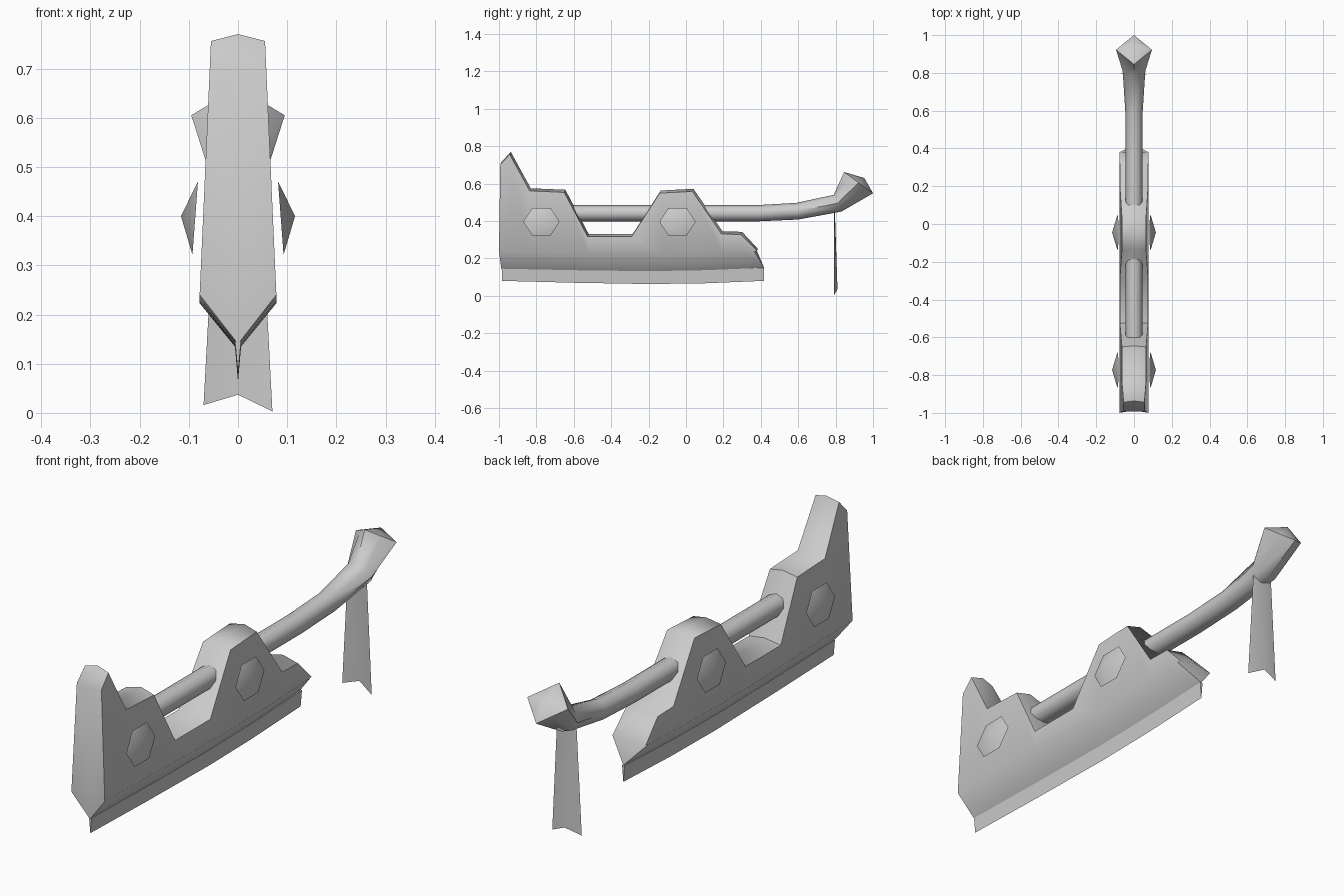
import bpy, bmesh, math

if "Cube" in bpy.data.objects:
    bpy.data.objects.remove(bpy.data.objects["Cube"])


def make(name, verts, faces, angle=40):
    me = bpy.data.meshes.new(name)
    me.from_pydata(verts, [], faces)
    bm = bmesh.new()
    bm.from_mesh(me)
    bmesh.ops.recalc_face_normals(bm, faces=bm.faces)
    bm.to_mesh(me)
    bm.free()
    ob = bpy.data.objects.new(name, me)
    bpy.context.collection.objects.link(ob)
    bpy.ops.object.select_all(action='DESELECT')
    ob.select_set(True)
    bpy.context.view_layer.objects.active = ob
    bpy.ops.object.shade_smooth_by_angle(angle=math.radians(angle))
    return ob


def loft(name, rings, angle=40, tip=None):
    """Skin equal rings; flat caps, or a fan to a tip at the end."""
    n = len(rings[0])
    verts = [v for r in rings for v in r]
    faces = [(i * n + k, i * n + (k + 1) % n, (i + 1) * n + (k + 1) % n, (i + 1) * n + k)
             for i in range(len(rings) - 1) for k in range(n)]
    faces.append(tuple(range(n)))
    last = (len(rings) - 1) * n
    if tip:
        verts.append(tip)
        faces += [(last + k, last + (k + 1) % n, len(verts) - 1) for k in range(n)]
    else:
        faces.append(tuple(range(last, last + n)))
    return make(name, verts, faces, angle)


# Body: stepped top outline lofted over a V-shaped keel
# columns: top y, top z, shoulder y, shoulder z, keel y, keel z
columns = [
    (-0.987, 0.715, -1.0, 0.24, -0.987, 0.14),
    (-0.937, 0.77, -0.937, 0.24, -0.937, 0.14),
    (-0.83, 0.575, -0.83, 0.237, -0.83, 0.137),
    (-0.645, 0.567, -0.645, 0.232, -0.645, 0.133),
    (-0.52, 0.33, -0.52, 0.228, -0.52, 0.13),
    (-0.285, 0.33, -0.285, 0.224, -0.285, 0.127),
    (-0.135, 0.563, -0.135, 0.223, -0.135, 0.127),
    (0.04, 0.572, 0.04, 0.226, 0.04, 0.13),
    (0.195, 0.345, 0.195, 0.23, 0.195, 0.137),
    (0.30, 0.342, 0.30, 0.235, 0.32, 0.143),
    (0.385, 0.25, 0.365, 0.237, 0.418, 0.15),
]
rings = []
for ty, tz, sy, sz, ky, kz in columns:
    ez = max(tz - 0.014, sz + 0.004)
    w = 0.078 - 0.023 * (ez - 0.24) / 0.515
    rings.append([(0, ty, tz), (w, ty - 0.006, ez), (0.078, sy, sz), (0, ky, kz),
                  (-0.078, sy, sz), (-w, ty - 0.006, ez)])
loft("body", rings, 58)

# Thin blade under the keel
loft("keel_blade", [[(-0.006, y, t), (0.006, y, t), (0, y, b)] for y, t, b in
                    [(-0.985, 0.145, 0.08), (-0.6, 0.137, 0.07), (-0.2, 0.132, 0.063),
                     (0.1, 0.137, 0.067), (0.418, 0.15, 0.08)]], 30)

# Shaft running through the towers, flaring into a diamond-shaped head
# stations: top (y, z), bottom (y, z), half width, diamond
shaft = [
    ((-0.66, 0.485), (-0.66, 0.398), 0.045, False),
    ((0.38, 0.485), (0.38, 0.398), 0.045, False),
    ((0.59, 0.497), (0.60, 0.408), 0.046, False),
    ((0.79, 0.54), (0.83, 0.45), 0.06, False),
    ((0.845, 0.662), (1.0, 0.548), 0.095, True),
]
rings = []
for (ty, tz), (by, bz), w, diamond in shaft:
    ring = []
    for k in range(8):
        a = math.tau * k / 8
        c, s = math.cos(a), math.sin(a)
        d = abs(c) + abs(s) if diamond else 1
        c, s = c / d, s / d
        ring.append((w * s, (ty + by) / 2 + c * (ty - by) / 2, (tz + bz) / 2 + c * (tz - bz) / 2))
    rings.append(ring)
loft("shaft_with_head", rings, 50, tip=(0, 0.953, 0.63))

# Ribbon hanging from the head, with a notched end
make("ribbon",
     [(-0.045, 0.795, 0.48), (0, 0.792, 0.49), (0.045, 0.795, 0.48),
      (0.07, 0.792, 0.003), (0, 0.81, 0.037), (-0.07, 0.795, 0.016)],
     [(0, 1, 4, 5), (1, 2, 3, 4)])

# Hexagonal domed studs on both sides of each tower
for side, label in ((1, "right"), (-1, "left")):
    for y0, where in ((-0.773, "front"), (-0.045, "rear")):
        verts = []
        for k in range(6):
            a = math.tau * k / 6
            dz = 0.086 * math.sin(a)
            verts.append((side * (0.087 - dz * 0.075), y0 + 0.097 * math.cos(a), 0.396 + dz))
        verts.append((side * 0.116, y0, 0.40))
        make(f"stud_{where}_{label}", verts,
             [(k, (k + 1) % 6, 6) for k in range(6)] + [tuple(range(6))], 60)
